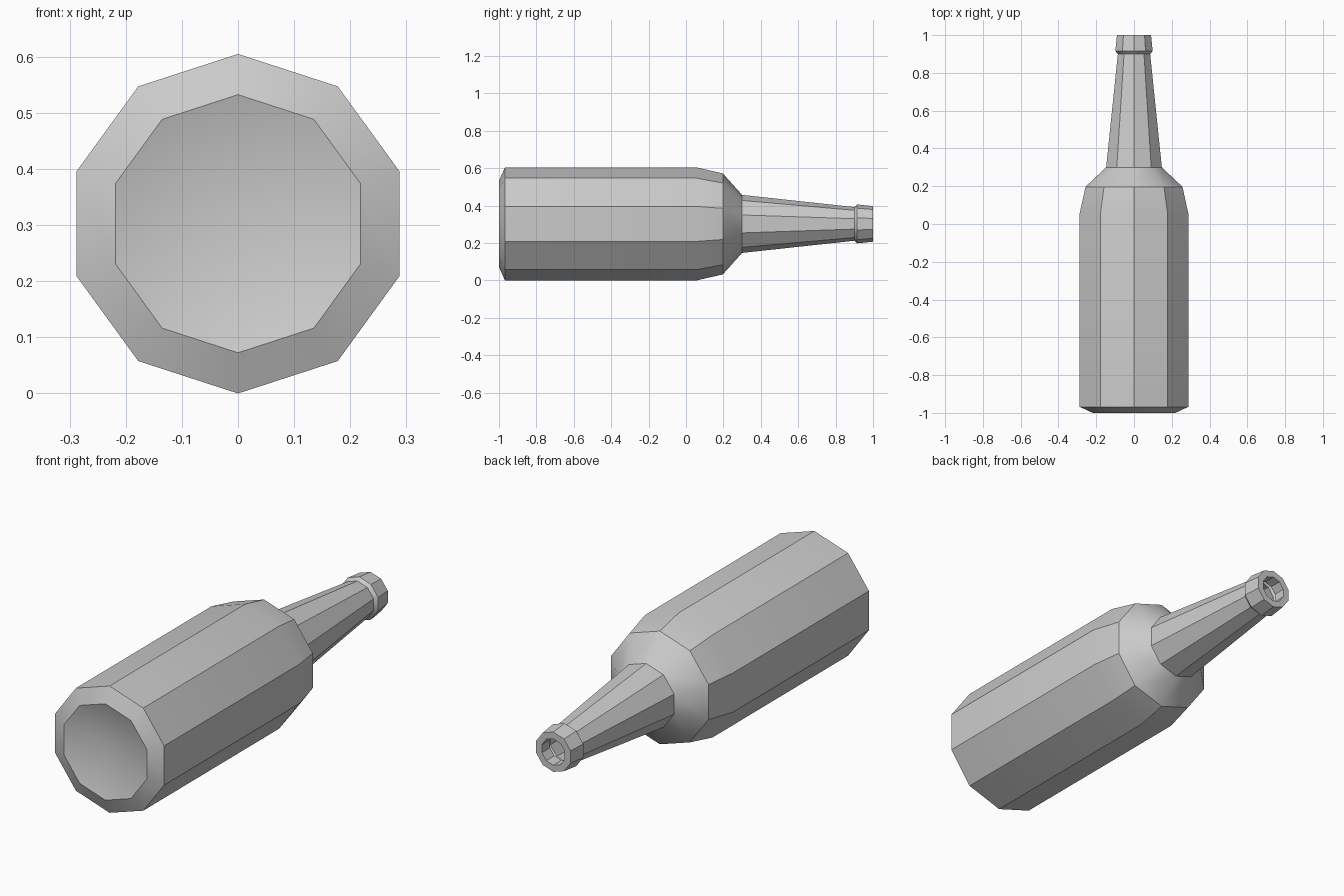
import bpy, bmesh
from math import sin, cos, pi, radians

if "Cube" in bpy.data.objects:
    bpy.data.objects.remove(bpy.data.objects["Cube"])

SIDES = 10
AXIS_Z = 0.3025  # bottle lies on its side, axis along y


def lathe_along_y(name, profile):
    """Revolve (radius, y) points round the y axis; radius 0 closes to a point."""
    bm = bmesh.new()
    rings = []
    for r, y in profile:
        if r == 0:
            rings.append([bm.verts.new((0, y, AXIS_Z))] * SIDES)
        else:
            rings.append([bm.verts.new((r * sin(2 * pi * k / SIDES), y,
                                        AXIS_Z + r * cos(2 * pi * k / SIDES)))
                          for k in range(SIDES)])
    for a, b in zip(rings, rings[1:]):
        for k in range(SIDES):
            n = (k + 1) % SIDES
            corners = list(dict.fromkeys((a[k], a[n], b[n], b[k])))
            bm.faces.new(corners)
    mesh = bpy.data.meshes.new(name)
    bm.to_mesh(mesh)
    bm.free()
    obj = bpy.data.objects.new(name, mesh)
    bpy.context.collection.objects.link(obj)
    bpy.ops.object.select_all(action='DESELECT')
    obj.select_set(True)
    bpy.context.view_layer.objects.active = obj
    bpy.ops.object.shade_smooth_by_angle(angle=radians(30))
    return obj


# Hollowed base, straight body, shoulder, tapered neck, lip and open mouth
lathe_along_y("bottle", [
    (0, -0.93), (0.23, -1.0), (0.3025, -0.968),   # base
    (0.3025, 0.055), (0.27, 0.197),               # body
    (0.155, 0.30), (0.09, 0.90),                  # shoulder and neck
    (0.104, 0.915), (0.095, 1.0),                 # lip
    (0.063, 1.0), (0.063, 0.94),                  # mouth
])
